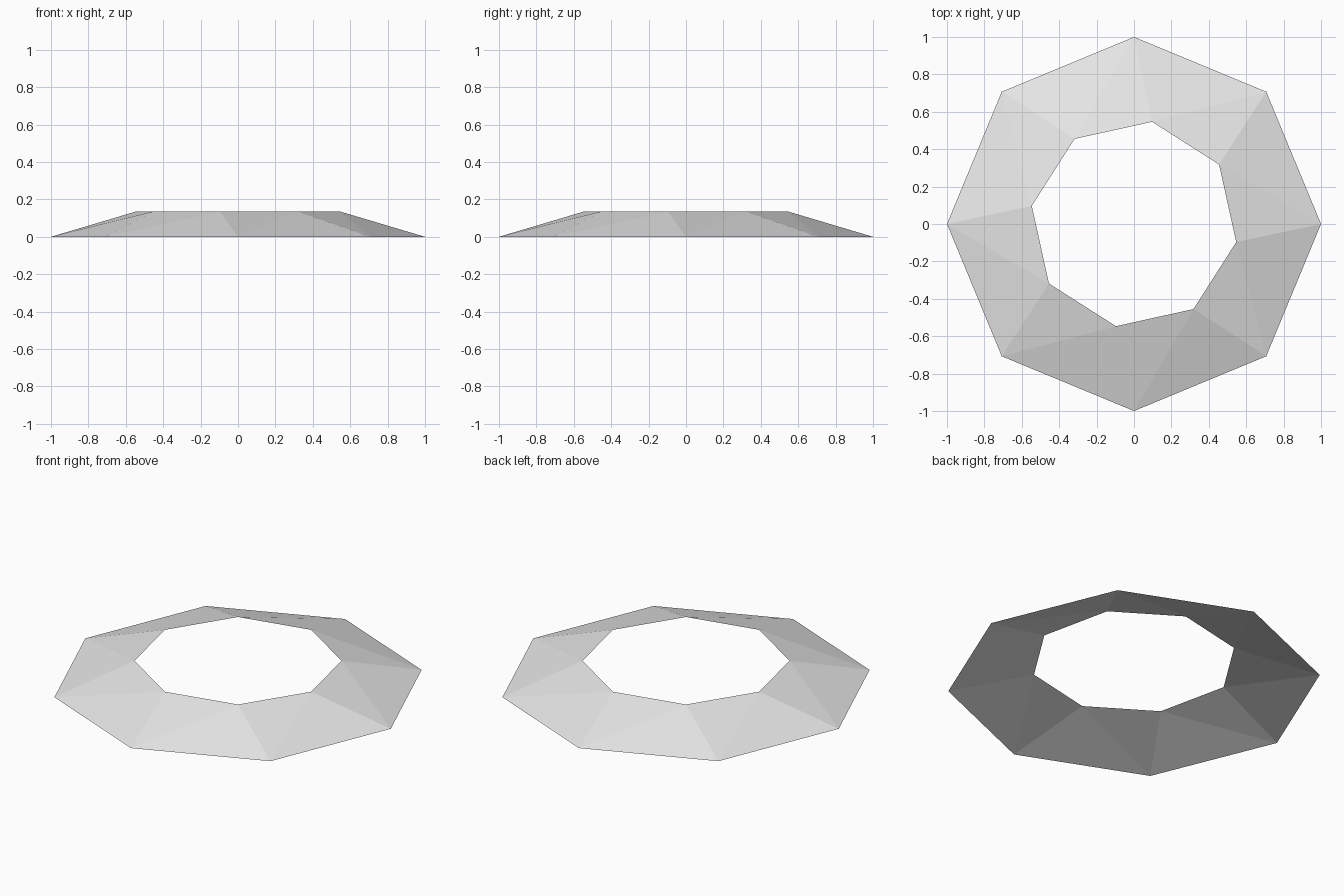
import bpy
import bmesh
from math import cos, sin, radians

cube = bpy.data.objects.get("Cube")
if cube:
    bpy.data.objects.remove(cube, do_unlink=True)

SIDES = 8
HEIGHT = 0.135
STEP = 360 / SIDES


def add_ring(bm, radius, z, turn):
    """Ring of vertices, rotated by turn degrees."""
    angles = [radians(turn + STEP * i) for i in range(SIDES)]
    return [bm.verts.new((radius * cos(a), radius * sin(a), z)) for a in angles]


# Light grey material
grey = bpy.data.materials.new("light grey")
grey.use_nodes = True
colour = (0.8, 0.8, 0.8, 1)
grey.diffuse_color = colour
grey.node_tree.nodes["Principled BSDF"].inputs["Base Color"].default_value = colour

# Open sloping collar: the inner rim is twisted against the outer rim
bm = bmesh.new()
outer = add_ring(bm, 1.0, 0.0, 0)
inner = add_ring(bm, 0.555, HEIGHT, -10)
for i in range(SIDES):
    j = (i + 1) % SIDES
    bm.faces.new((outer[i], outer[j], inner[j]))
    bm.faces.new((outer[i], inner[j], inner[i]))

mesh = bpy.data.meshes.new("octagonal_collar")
bm.to_mesh(mesh)
bm.free()
mesh.materials.append(grey)
collar = bpy.data.objects.new("octagonal_collar", mesh)
bpy.context.collection.objects.link(collar)
